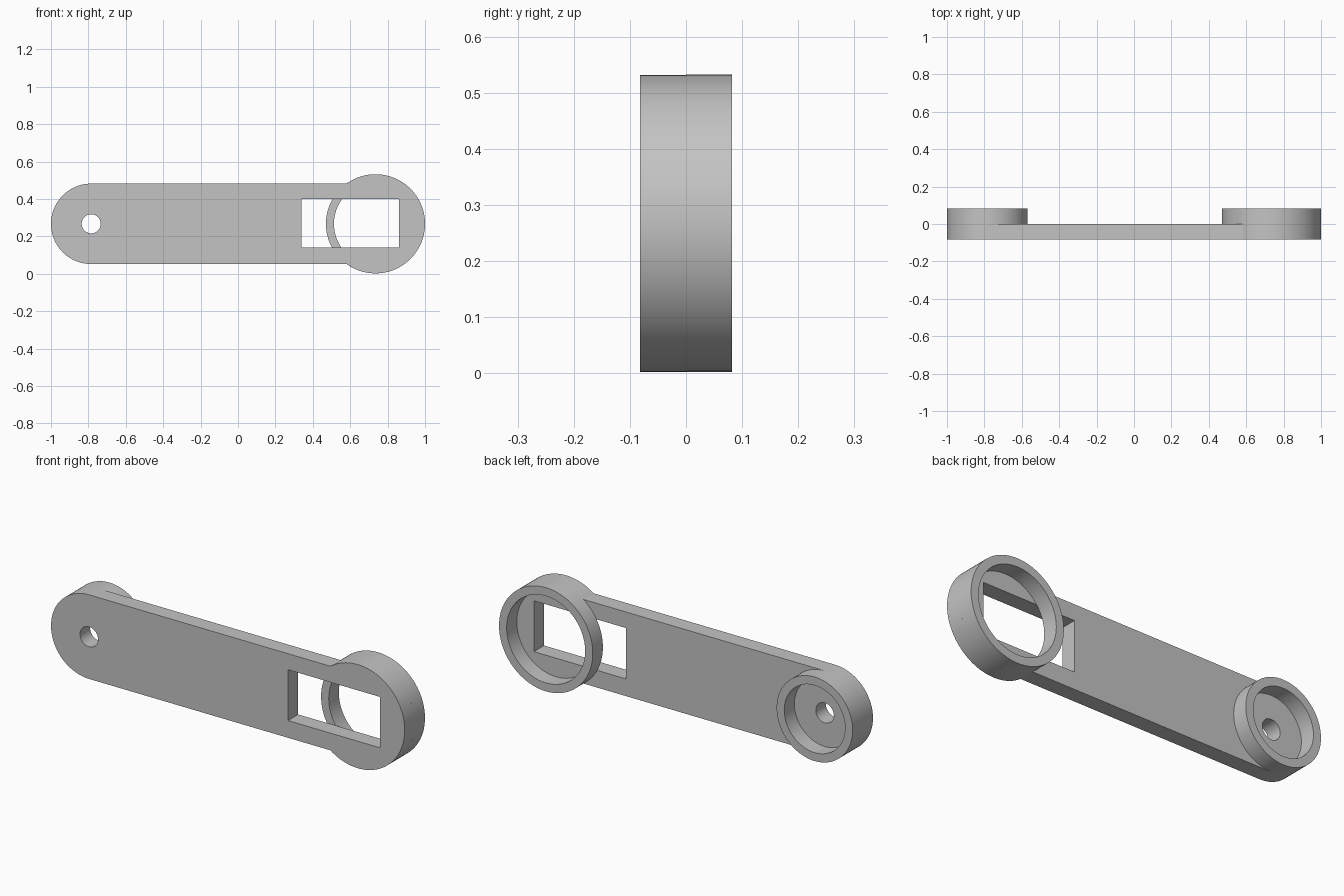
import bpy, bmesh
from math import pi, sin, cos, asin, radians
from mathutils import Matrix

if "Cube" in bpy.data.objects:
    bpy.data.objects.remove(bpy.data.objects["Cube"], do_unlink=True)

# Shared sizes
MID_Z = 0.267
SMALL_X, SMALL_R = -0.785, 0.215
BIG_X, BIG_R = 0.735, 0.265
RIM = 0.043
FRONT, SEAT, BACK = -0.082, 0.0, 0.082

grey = bpy.data.materials.new("plain grey")
grey.use_nodes = True
colour = (0.55, 0.55, 0.55, 1)
grey.diffuse_color = colour
grey.node_tree.nodes["Principled BSDF"].inputs["Base Color"].default_value = colour


def arc(cx, r, start, end, steps):
    """Points on an arc around (cx, MID_Z), both ends included."""
    angles = [start + (end - start) * i / steps for i in range(steps + 1)]
    return [(cx + r * cos(a), MID_Z + r * sin(a)) for a in angles]


def circle(cx, r, steps=96):
    return arc(cx, r, 0, 2 * pi, steps)[:-1]


def extruded(name, loops, y0, y1):
    """Solid from an outline and its holes in the xz plane, from y0 to y1."""
    curve = bpy.data.curves.new(name + "_profile", "CURVE")
    curve.dimensions = "2D"
    curve.fill_mode = "BOTH"
    curve.extrude = (y1 - y0) / 2
    for loop in loops:
        spline = curve.splines.new("POLY")
        spline.points.add(len(loop) - 1)
        for point, (x, z) in zip(spline.points, loop):
            point.co = (x, z, 0, 1)
        spline.use_cyclic_u = True
    obj = bpy.data.objects.new(name, curve)
    bpy.context.collection.objects.link(obj)
    bpy.ops.object.select_all(action="DESELECT")
    obj.select_set(True)
    bpy.context.view_layer.objects.active = obj
    bpy.ops.object.convert(target="MESH")
    obj = bpy.context.view_layer.objects.active

    # Stand the profile upright and weld the caps to the walls
    mesh = obj.data
    mesh.transform(Matrix.Translation((0, (y0 + y1) / 2, 0)) @ Matrix.Rotation(radians(90), 4, "X"))
    bm = bmesh.new()
    bm.from_mesh(mesh)
    bmesh.ops.remove_doubles(bm, verts=bm.verts, dist=0.0001)
    bmesh.ops.recalc_face_normals(bm, faces=bm.faces)
    bm.to_mesh(mesh)
    bm.free()
    mesh.materials.clear()
    mesh.materials.append(grey)
    bpy.ops.object.shade_smooth_by_angle(angle=radians(30))
    return obj


# Arm plate: rounded small end, straight sides, larger round end
join = pi - asin(SMALL_R / BIG_R)
outline = arc(SMALL_X, SMALL_R, pi / 2, 3 * pi / 2, 48) + arc(BIG_X, BIG_R, -join, join, 72)
window = [(0.34, 0.14), (0.86, 0.14), (0.86, 0.4), (0.34, 0.4)]
pivot_hole = circle(SMALL_X, 0.051, 48)
extruded("arm_plate", [outline, window, pivot_hole], FRONT, SEAT)

# Raised rims on the back
for name, x, r in (("small_rim", SMALL_X, SMALL_R), ("large_rim", BIG_X, BIG_R)):
    extruded(name, [circle(x, r), circle(x, r - RIM)], SEAT, BACK)
